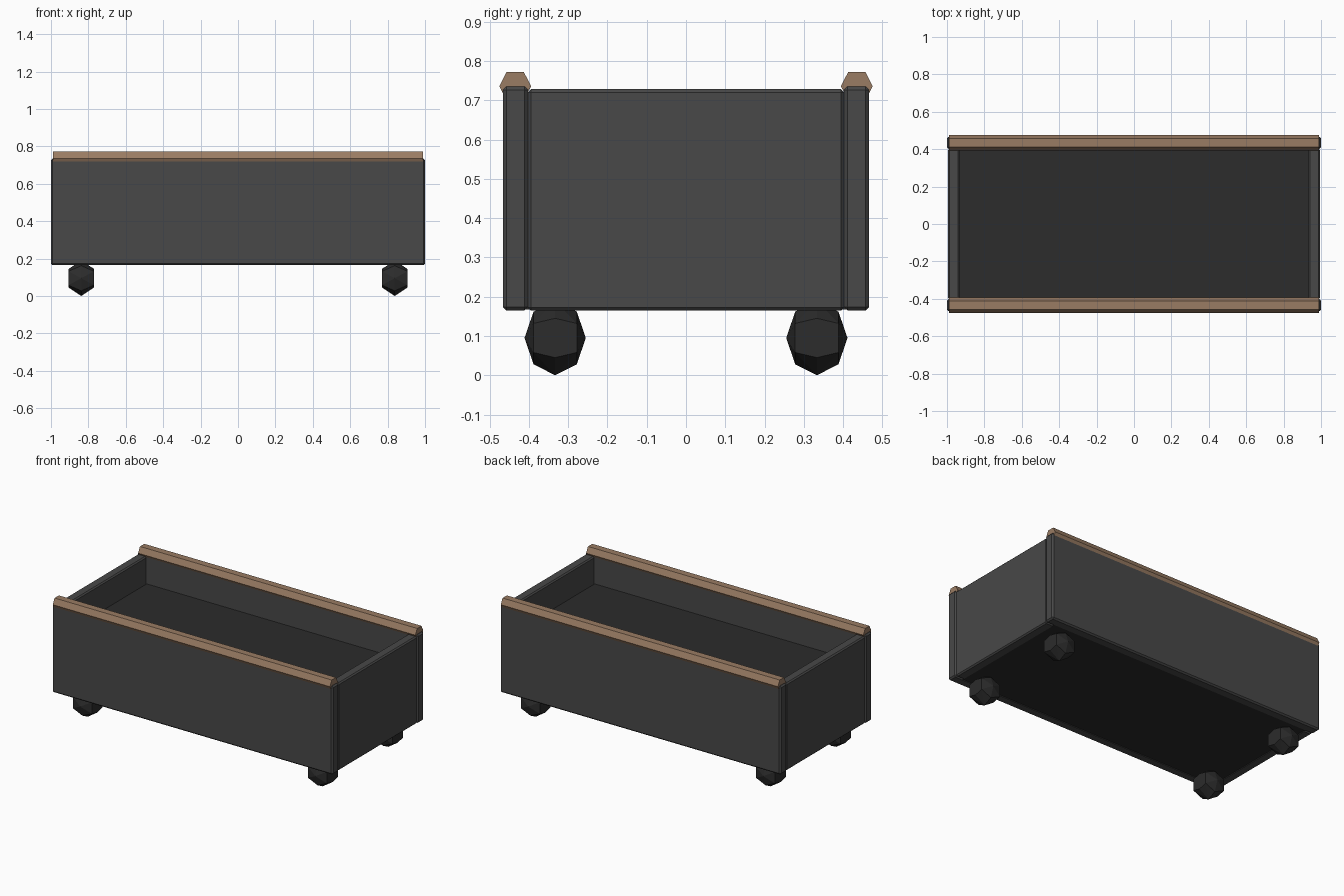
import bpy, bmesh

if "Cube" in bpy.data.objects:
    bpy.data.objects.remove(bpy.data.objects["Cube"])


def material(name, rgb):
    m = bpy.data.materials.new(name)
    m.diffuse_color = (*rgb, 1)
    m.use_nodes = True
    m.node_tree.nodes["Principled BSDF"].inputs["Base Color"].default_value = m.diffuse_color
    return m


CHARCOAL = material("charcoal", (0.065, 0.065, 0.065))
BLACK = material("black", (0.025, 0.025, 0.025))
WOOD = material("wood", (0.32, 0.20, 0.125))


def finish(name, bm, mat):
    bmesh.ops.recalc_face_normals(bm, faces=bm.faces)
    mesh = bpy.data.meshes.new(name)
    bm.to_mesh(mesh)
    bm.free()
    ob = bpy.data.objects.new(name, mesh)
    mesh.materials.append(mat)
    bpy.context.collection.objects.link(ob)
    return ob


def box(name, lo, hi, mat, bevel=0.0):
    bm = bmesh.new()
    bmesh.ops.create_cube(bm, size=1)
    for v in bm.verts:
        for i in range(3):
            v.co[i] = lo[i] if v.co[i] < 0 else hi[i]
    if bevel:
        bmesh.ops.bevel(bm, geom=bm.edges[:], offset=bevel, segments=1,
                        affect='EDGES')
    return finish(name, bm, mat)


def span(side, a, b):
    return sorted((side * a, side * b))


def hand_rail(name, side):
    # Hexagonal wooden cap extruded along x
    profile = [(0.413, 0.772), (0.457, 0.772), (0.475, 0.736),
               (0.457, 0.70), (0.413, 0.70), (0.394, 0.736)]
    bm = bmesh.new()
    face = bm.faces.new([bm.verts.new((-0.988, side * y, z)) for y, z in profile])
    ext = bmesh.ops.extrude_face_region(bm, geom=[face], use_keep_orig=True)
    bmesh.ops.translate(bm, vec=(1.976, 0, 0),
                        verts=[g for g in ext["geom"] if isinstance(g, bmesh.types.BMVert)])
    return finish(name, bm, WOOD)


def foot(name, x, y):
    # Faceted ball: wide octagon in the middle, smaller hexagon on each end
    middle = [(sy * a, sz * b) for a, b in ((0.078, 0), (0.055, 0.067), (0, 0.095))
              for sy in (-1, 1) for sz in (-1, 1)]
    end = [(sy * a, sz * b) for a, b in ((0.055, 0.037), (0, 0.05))
           for sy in (-1, 1) for sz in (-1, 1)]
    pts = {(0, *p) for p in middle} | {(s * 0.068, *p) for p in end for s in (-1, 1)}
    bm = bmesh.new()
    for p in sorted(pts):
        bm.verts.new(p)
    bmesh.ops.convex_hull(bm, input=bm.verts[:])
    bmesh.ops.dissolve_limit(bm, angle_limit=0.02, verts=bm.verts[:], edges=bm.edges[:])
    ob = finish(name, bm, BLACK)
    ob.location = (x, y, 0.095)
    return ob


# Long panels with wooden rails, and short end panels
for s, label in ((-1, "front"), (1, "back")):
    y0, y1 = span(s, 0.402, 0.466)
    box(label + "_panel", (-1, y0, 0.165), (1, y1, 0.735), CHARCOAL, 0.009)
    hand_rail(label + "_rail", s)
for s, label in ((-1, "left"), (1, "right")):
    x0, x1 = span(s, 0.932, 0.995)
    box(label + "_panel", (x0, -0.403, 0.165), (x1, 0.403, 0.728), CHARCOAL, 0.008)

# Raised base filling the lower part of the tray
box("base", (-0.94, -0.41, 0.168), (0.94, 0.41, 0.55), BLACK)

# Four feet
for sx, lx in ((-1, "left"), (1, "right")):
    for sy, ly in ((-1, "front"), (1, "back")):
        foot(f"{ly}_{lx}_foot", sx * 0.838, sy * 0.333)
